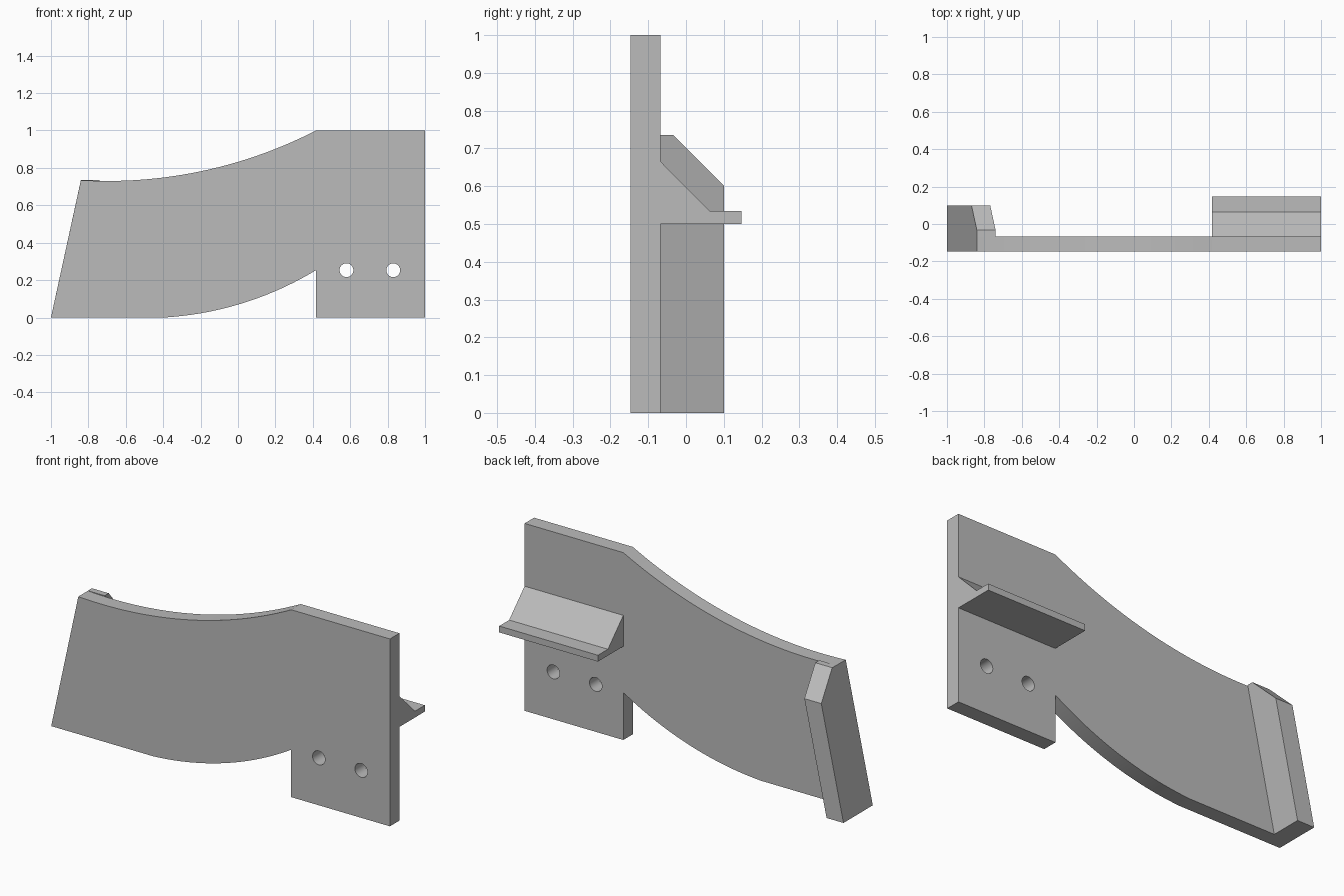
import bpy, bmesh, math
from mathutils import Vector

if "Cube" in bpy.data.objects:
    bpy.data.objects.remove(bpy.data.objects["Cube"], do_unlink=True)

# One plain grey for everything
grey = bpy.data.materials.new("plain grey")
grey.use_nodes = True
grey.diffuse_color = (0.5, 0.5, 0.5, 1)
grey.node_tree.nodes["Principled BSDF"].inputs["Base Color"].default_value = (0.5, 0.5, 0.5, 1)

FRONT, BACK = -0.147, -0.067   # plate faces
NECK = 0.417                   # inner edge of the mounting tab


def prism(name, outline, offset):
    """Extrude a closed 3D outline by an offset vector."""
    bm = bmesh.new()
    face = bm.faces.new([bm.verts.new(p) for p in outline])
    moved = bmesh.ops.extrude_face_region(bm, geom=[face])["geom"]
    bmesh.ops.translate(bm, vec=Vector(offset),
                        verts=[v for v in moved if isinstance(v, bmesh.types.BMVert)])
    bmesh.ops.recalc_face_normals(bm, faces=bm.faces)
    mesh = bpy.data.meshes.new(name)
    bm.to_mesh(mesh)
    bm.free()
    mesh.materials.append(grey)
    obj = bpy.data.objects.new(name, mesh)
    bpy.context.collection.objects.link(obj)
    return obj


def arc(x0, x1, xc, low, radius, steps=32):
    """Points on the bottom of a circle whose lowest point is (xc, low)."""
    xs = [x0 + (x1 - x0) * i / steps for i in range(steps + 1)]
    return [(x, low + radius - math.sqrt(radius ** 2 - (x - xc) ** 2)) for x in xs]


# Curved side plate with a square mounting tab
outline = [(-1, 0)]
outline += arc(-0.84, NECK, -0.7, 0.73, 2.446)
outline += [(1, 1), (1, 0), (NECK, 0)]
outline += arc(NECK, -0.397, -0.5, -0.003, 1.77)
plate = prism("side_plate", [(x, FRONT, z) for x, z in outline], (0, BACK - FRONT, 0))

# Bolt holes through the tab
for x in (0.58, 0.83):
    bpy.ops.mesh.primitive_cylinder_add(vertices=32, radius=0.037, depth=0.4,
                                        location=(x, FRONT, 0.253),
                                        rotation=(math.pi / 2, 0, 0))
    cutter = bpy.context.object
    cutter.name = "hole_cutter"
    cutter.hide_render = True
    cutter.data.materials.append(grey)
    bpy.context.view_layer.objects.active = plate
    cut = plate.modifiers.new("bolt_hole", "BOOLEAN")
    cut.operation, cut.solver, cut.object = "DIFFERENCE", "EXACT", cutter
    bpy.ops.object.modifier_apply(modifier=cut.name)
    bpy.data.objects.remove(cutter, do_unlink=True)

bpy.ops.object.select_all(action="DESELECT")
plate.select_set(True)
bpy.context.view_layer.objects.active = plate
bpy.ops.object.shade_smooth_by_angle(angle=math.radians(20))

# Shelf with a sloping brace on the back of the tab
shelf = [(BACK, 0.5), (0.147, 0.5), (0.147, 0.534), (0.063, 0.534), (BACK, 0.665)]
prism("braced_shelf", [(NECK, y, z) for y, z in shelf], (1 - NECK, 0, 0))

# Leaning end flange with a chamfered top corner
flange = [(BACK, 0), (0.1, 0), (0.1, 0.602), (-0.033, 0.735), (BACK, 0.735)]
lean = 0.16 / 0.735
prism("end_flange", [(-1 + lean * z, y, z) for y, z in flange], (0.1, 0, 0))
